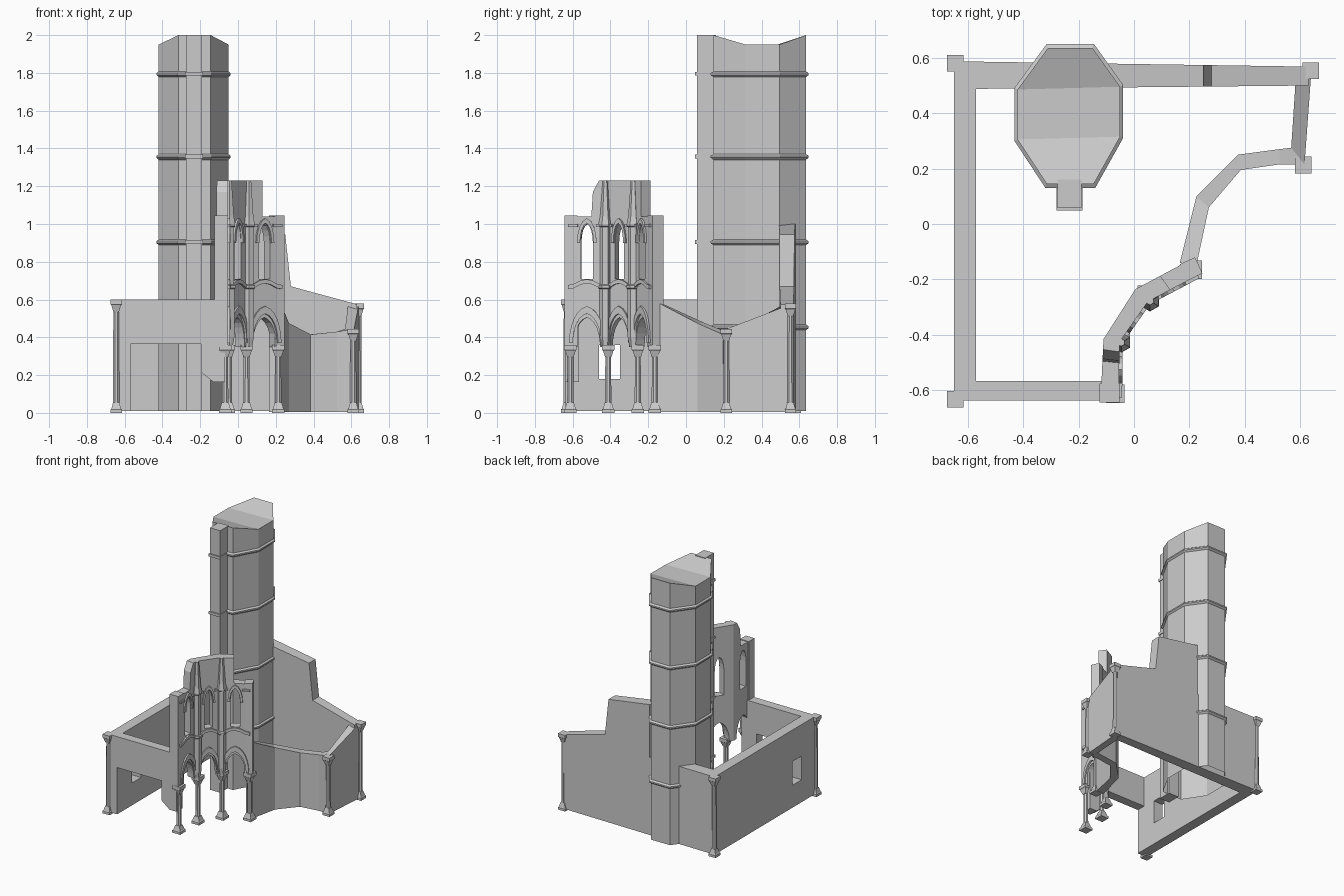
import bpy, bmesh, math
from mathutils import Vector

if "Cube" in bpy.data.objects:
    bpy.data.objects.remove(bpy.data.objects["Cube"])


def finish(name, bm):
    bmesh.ops.recalc_face_normals(bm, faces=bm.faces[:])
    me = bpy.data.meshes.new(name)
    bm.to_mesh(me)
    bm.free()
    ob = bpy.data.objects.new(name, me)
    bpy.context.collection.objects.link(ob)
    return ob


def loft(name, rings, open_bottom=False):
    """Closed solid through rings of equal length."""
    bm = bmesh.new()
    vs = [[bm.verts.new(p) for p in r] for r in rings]
    n = len(vs[0])
    for a, b in zip(vs, vs[1:]):
        for i in range(n):
            bm.faces.new((a[i], a[(i + 1) % n], b[(i + 1) % n], b[i]))
    if not open_bottom:
        bm.faces.new(vs[0][::-1])
    bm.faces.new(vs[-1])
    return finish(name, bm)


def slab(name, outline, oa, ob, ia, ib):
    """Wall from a (u, z) elevation; u runs along outer line oa-ob and inner line ia-ib."""
    def at(a, b, u, z):
        return (a[0] + (b[0] - a[0]) * u, a[1] + (b[1] - a[1]) * u, z)
    return loft(name, [[at(oa, ob, u, z) for u, z in outline],
                       [at(ia, ib, u, z) for u, z in outline]])


def box(name, x0, x1, y0, y1, z0, z1):
    return slab(name, [(0, z0), (1, z0), (1, z1), (0, z1)], (x0, y0), (x1, y0), (x0, y1), (x1, y1))


def turned(name, x, y, profile, n):
    """Stack of n-sided rings; profile is (half width, z)."""
    k = 1 / math.cos(math.pi / n)
    angs = [2 * math.pi * (i + .5) / n for i in range(n)]
    return loft(name, [[(x + r * k * math.cos(a), y + r * k * math.sin(a), z) for a in angs]
                       for r, z in profile])


def post(name, x, y, top, hw=.03):
    turned(name + "_base", x, y, [(hw, 0), (hw, .018), (hw * .85, .022), (hw * .55, .055)], 4)
    turned(name + "_shaft", x, y, [(.017, .05), (.015, top - .05)], 8)
    turned(name + "_capital", x, y, [(hw * .5, top - .065), (hw * .85, top - .03),
                                     (hw, top - .026), (hw, top)], 4)


# Tower: irregular octagon with a valley-shaped broken top
oct_pts = [(-.42, .305), (-.315, .145), (-.145, .145), (-.05, .315),
           (-.05, .495), (-.15, .635), (-.31, .635), (-.42, .485)]
bm = bmesh.new()
lo = [bm.verts.new((x, y, .01)) for x, y in oct_pts]
hi = [bm.verts.new((x, y, 1.95 if i in (0, 3, 4, 7) else 2.0)) for i, (x, y) in enumerate(oct_pts)]
for i in range(8):
    j = (i + 1) % 8
    bm.faces.new((lo[i], lo[j], hi[j], hi[i]))
for f in ((0, 1, 2, 3), (0, 3, 4, 7), (7, 4, 5, 6)):
    bm.faces.new([hi[i] for i in f])
finish("tower", bm)
box("tower_pilaster", -.275, -.19, .058, .16, .01, 2.0)


def scaled(s, z):
    return [(-.235 + (x + .235) * s, .39 + (y - .39) * s, z) for x, y in oct_pts]


for i, z in enumerate((.455, .905, 1.357, 1.795)):
    loft(f"tower_band_{i}", [scaled(1, z - .017), scaled(1.06, z - .006),
                             scaled(1.06, z + .004), scaled(1, z + .013)])
    box(f"pilaster_band_{i}", -.28, -.185, .048, .13, z - .01, z + .01)

# Left wall with a small window cut through
left = box("left_wall", -.65, -.57, -.635, .585, .01, .6)
cutter = box("window_cutter", -.8, -.4, -.46, -.35, .18, .36)
cutter.hide_render = True
cutter.hide_viewport = True
cutter.display_type = 'WIRE'
mod = left.modifiers.new("window", 'BOOLEAN')
mod.operation = 'DIFFERENCE'
mod.object = cutter
mod.solver = 'EXACT'

# Front wall with the wide opening and broken hanging end
slab("front_wall", [(-.65, .01), (-.57, .01), (-.57, .365), (-.195, .365), (-.195, .215),
                    (-.13, .163), (-.07, .163), (-.07, .6), (-.65, .6)],
     (0, -.637), (1, -.637), (0, -.567), (1, -.567))

# Back wall, ruined stepped top
slab("back_wall", [(-.65, .01), (.63, .01), (.63, .575), (.28, .67), (.25, .945),
                   (-.1, 1.0), (-.1, .6), (-.65, .6)],
     (0, .577), (1, .562), (0, .493), (1, .503))

# Right wall and the curved ruin wall: (outer, inner, height)
run = [((.64, .555), (.583, .52), .575), ((.615, .215), (.567, .275), .445),
       ((.525, .215), (.525, .27), .43), ((.385, .195), (.375, .25), .415),
       ((.27, .06), (.225, .10), .475), ((.225, -.15), (.165, -.14), .585)]
bm = bmesh.new()
secs = []
for o, i, h in run:
    secs.append([bm.verts.new((*p, z)) for p, z in ((o, .005), (o, h), (i, h), (i, .005))])
for a, b in zip(secs, secs[1:]):
    for k in range(4):
        bm.faces.new((a[k], a[(k + 1) % 4], b[(k + 1) % 4], b[k]))
bm.faces.new(secs[0])
bm.faces.new(secs[-1])
finish("curved_wall", bm)

# Corner posts
for name, x, y, top in (("post_front_left", -.645, -.632, .6), ("post_back_left", -.645, .58, .6),
                        ("post_back_right", .638, .553, .578), ("post_mid_right", .61, .213, .445)):
    post(name, x, y, top)

# Arcade: three bays following a bent path
outer = [Vector(p) for p in ((-.055, -.625), (-.052, -.425), (.05, -.28), (.23, -.185))]
inner = [Vector(p) for p in ((-.12, -.625), (-.11, -.415), (.005, -.235), (.205, -.128))]


def arch(u0, u1, z0, z1, n=6):
    """Pointed arch curve from left spring to right spring."""
    half = [(math.sin(t * math.pi / 2 / n * .9) / math.sin(math.pi * .45), t / n) for t in range(n + 1)]
    mid, w, h = (u0 + u1) / 2, (u1 - u0) / 2, z1 - z0
    side = [(w * (1 - t ** 1.9), z0 + h * s) for s, t in half]
    return [(mid - d, z) for d, z in side] + [(mid + d, z) for d, z in side[-2::-1]]


low_arch = arch(.15, .85, .35, .505)
hood = arch(.03, .97, .37, .565)
hood_in = arch(.13, .87, .37, .525)
win = [(.34, .71)] + arch(.34, .66, .9, 1.0, 4) + [(.66, .71)]
win_hood = arch(.24, .76, .9, 1.03, 4)
win_hood_in = arch(.32, .68, .9, 1.005, 4)
wave = [(0, .655), (.15, .66), (.35, .68), (.5, .685), (.65, .68), (.85, .66), (1, .655)]
crowns = ([(.62, 1.04), (1, 1.04), (1, 1.23), (.82, 1.23), (.66, 1.17)],
          [(0, 1.04), (1, 1.04), (1, 1.23), (0, 1.23)],
          [(0, 1.04), (.45, 1.04), (.45, 1.23), (0, 1.23)])
for b in range(3):
    oa, ob, ia, ib = outer[b], outer[b + 1], inner[b], inner[b + 1]
    line = (oa, ob, ia, ib)
    slab(f"arcade_arch_{b}", [(0, .35)] + low_arch + [(1, .35), (1, .71), (0, .71)], *line)
    slab(f"arcade_window_{b}", [(0, .71)] + win + [(1, .71), (1, 1.04), (0, 1.04)], *line)
    slab(f"arcade_crown_{b}", crowns[b], *line)
    # Raised mouldings on the outer face
    d = (ob - oa).normalized()
    nrm = Vector((d.y, -d.x)) * .012
    face = (oa + nrm, ob + nrm, oa - nrm * .3, ob - nrm * .3)
    slab(f"arch_moulding_{b}", hood + hood_in[::-1], *face)
    slab(f"window_moulding_{b}", win_hood + win_hood_in[::-1], *face)
    slab(f"string_course_{b}", wave + [(u, z + .022) for u, z in wave[::-1]], *face)
    slab(f"cornice_{b}", [(0, .985), (.26, .985), (.26, 1.0), (0, 1.0)], *face)
    slab(f"cornice_end_{b}", [(.74, .985), (1, .985), (1, 1.0), (.74, 1.0)], *face)

# Arcade end piers
box("end_pier_front", -.125, -.052, -.643, -.575, .35, 1.045)
slab("end_pier_right", [(0, .35), (1, .35), (1, 1.045), (0, 1.045)],
     (.195, -.203), (.247, -.178), (.165, -.145), (.22, -.12))

# Slender columns below, angled shafts above
cols = [(-.068, -.612), (-.048, -.412), (.045, -.255), (.213, -.165)]
for i, (x, y) in enumerate(cols):
    post(f"column_{i}", x, y, .36, .033)
for i in (1, 2):
    x, y = outer[i].lerp(inner[i], .1) + Vector((.012, -.003))
    turned(f"pier_shaft_{i}", x, y, [(.018, .35), (.026, .4), (.026, .655), (.032, .66), (.032, .675),
                                     (.025, .68), (.025, .985), (.031, .99), (.031, 1.0),
                                     (.024, 1.04), (.012, 1.23)], 6)
